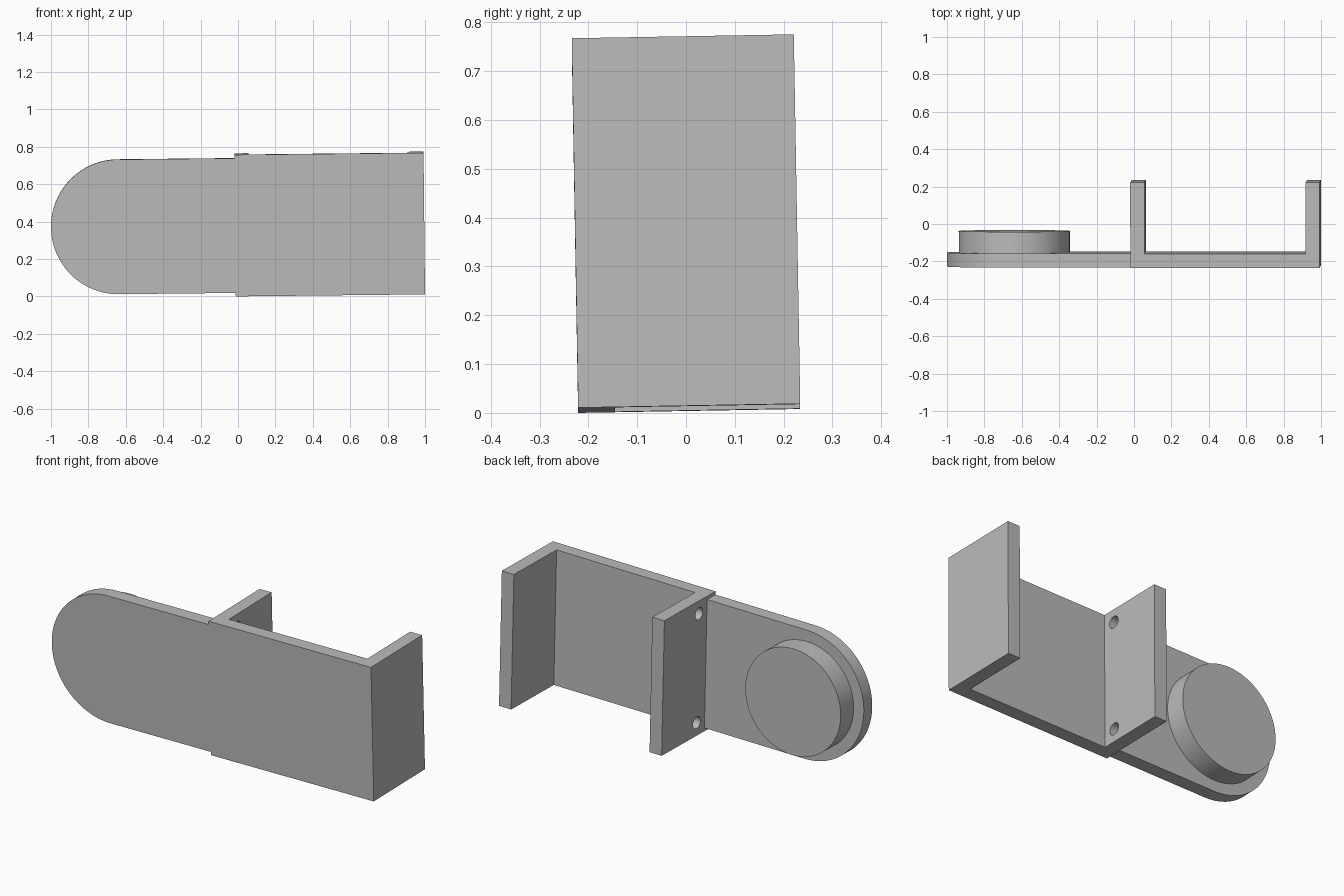
import bpy, bmesh, math
from mathutils import Matrix, Vector

default = bpy.data.objects.get("Cube")
if default:
    bpy.data.objects.remove(default, do_unlink=True)

# Main dimensions
HEIGHT, DEPTH, WALL = 0.757, 0.455, 0.075
LEFT, RIGHT = -0.016, 0.996          # channel ends
END_X, END_R = -0.64, 0.36           # rounded tongue end
FRONT, BACK = -DEPTH / 2, DEPTH / 2
INNER = FRONT + WALL

grey = bpy.data.materials.new("plain grey")
grey.use_nodes = True
GREY = (0.5, 0.5, 0.5, 1)
grey.diffuse_color = GREY
grey.node_tree.nodes["Principled BSDF"].inputs["Base Color"].default_value = GREY


def prism(name, points, along):
    """Extrude a closed 3D outline along a vector."""
    bm = bmesh.new()
    face = bm.faces.new([bm.verts.new(p) for p in points])
    extruded = bmesh.ops.extrude_face_region(bm, geom=[face])["geom"]
    moved = [g for g in extruded if isinstance(g, bmesh.types.BMVert)]
    bmesh.ops.translate(bm, verts=moved, vec=along)
    bmesh.ops.recalc_face_normals(bm, faces=bm.faces)
    mesh = bpy.data.meshes.new(name)
    bm.to_mesh(mesh)
    bm.free()
    mesh.materials.append(grey)
    obj = bpy.data.objects.new(name, mesh)
    bpy.context.collection.objects.link(obj)
    return obj


def arc(radius, start, end, steps):
    for i in range(steps):
        a = start + (end - start) * i / (steps - 1)
        yield radius * math.cos(a), radius * math.sin(a)


def combine(target, tool, operation):
    mod = target.modifiers.new(operation, "BOOLEAN")
    mod.object, mod.operation, mod.solver = tool, operation, "EXACT"
    bpy.context.view_layer.objects.active = target
    bpy.ops.object.modifier_apply(modifier=mod.name)
    bpy.data.objects.remove(tool, do_unlink=True)


# U-shaped channel: front plate with a flange at each end
a, b = LEFT + WALL, RIGHT - WALL
outline = [(LEFT, FRONT), (RIGHT, FRONT), (RIGHT, BACK), (b, BACK),
           (b, INNER), (a, INNER), (a, BACK), (LEFT, BACK)]
bracket = prism("bracket", [(x, y, -HEIGHT / 2) for x, y in outline], (0, 0, HEIGHT))

# Rounded tongue beside the channel
root = LEFT + WALL / 2
tongue = [(root, FRONT, -END_R), (root, FRONT, END_R)]
tongue += [(END_X + x, FRONT, z) for x, z in arc(END_R, math.pi / 2, 1.5 * math.pi, 49)]
combine(bracket, prism("tongue", tongue, (0, WALL, 0)), "UNION")

# Screw holes through the middle flange
for side in (-1, 1):
    z0 = side * (HEIGHT / 2 - 0.073)
    ring = [(LEFT - WALL, INNER + 0.07 + y, z0 + z)
            for y, z in arc(0.033, 0, math.tau, 33)][:-1]
    combine(bracket, prism("hole_cutter", ring, (3 * WALL, 0, 0)), "DIFFERENCE")

# Round pad on the back of the tongue
PAD_BACK = -0.037
ring = [(END_X + x, INNER - 0.01, z) for x, z in arc(0.297, 0, math.tau, 97)][:-1]
pad = prism("round_pad", ring, (0, PAD_BACK - INNER + 0.01, 0))

# Slight tilt, then centre and rest on the ground
parts = [bracket, pad]
tilt = Matrix.Rotation(-0.0106, 4, "Y") @ Matrix.Rotation(math.radians(1), 4, "X")
for part in parts:
    part.data.transform(tilt)
points = [v.co for part in parts for v in part.data.vertices]
low = Vector([min(p[i] for p in points) for i in range(3)])
high = Vector([max(p[i] for p in points) for i in range(3)])
middle = (low + high) / 2
shift = Matrix.Translation((-middle.x, -middle.y, -low.z))
for part in parts:
    part.data.transform(shift)
    part.data.shade_smooth()
    part.data.set_sharp_from_angle(angle=math.radians(30))
